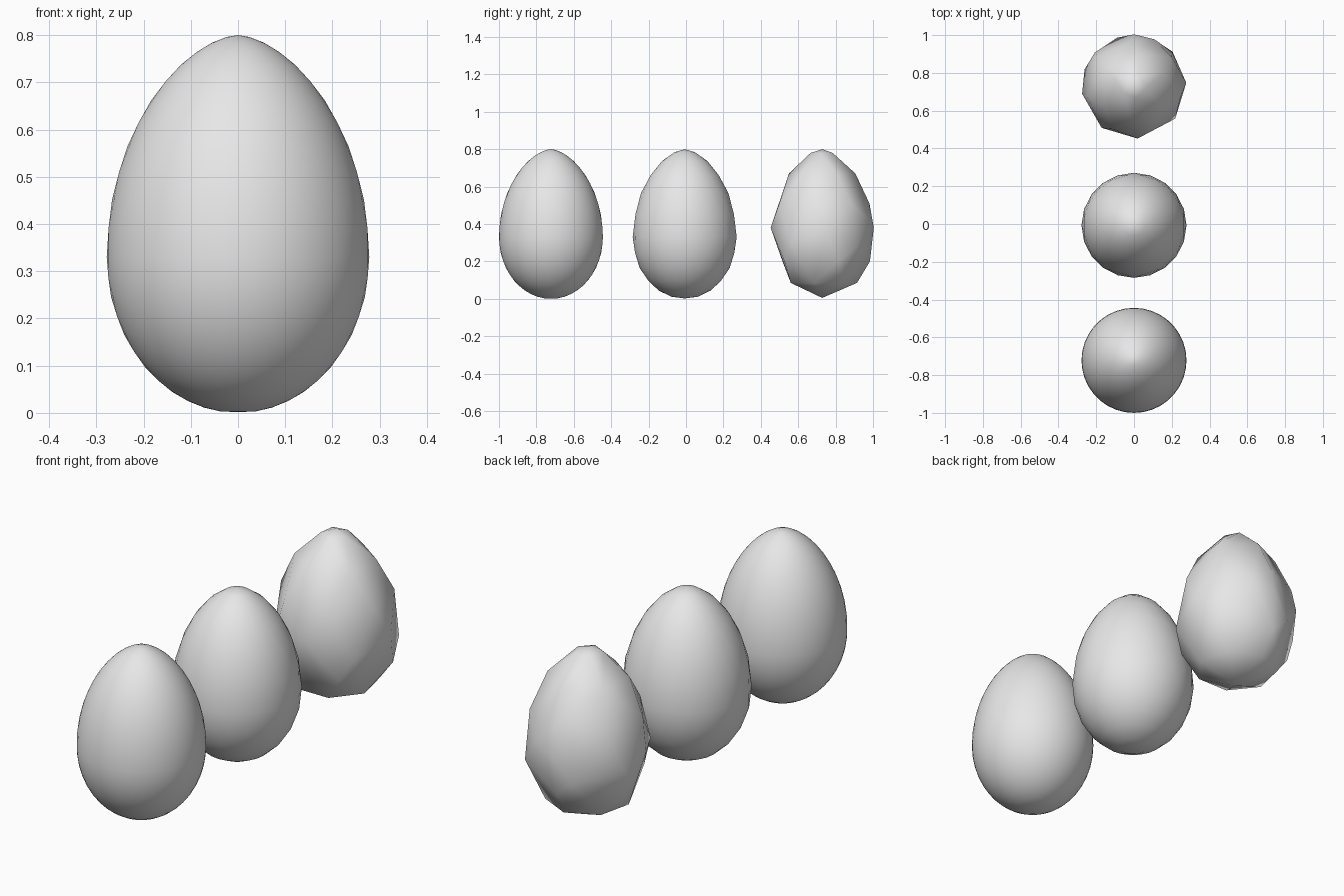
import bpy, bmesh, math

cube = bpy.data.objects.get("Cube")
if cube:
    bpy.data.objects.remove(cube, do_unlink=True)

HEIGHT, BELLY, RADIUS = 0.8, 0.33, 0.278

grey = bpy.data.materials.new("shell_grey")
grey.use_nodes = True
grey.diffuse_color = (0.8, 0.8, 0.8, 1)
grey.node_tree.nodes["Principled BSDF"].inputs["Base Color"].default_value = (0.8, 0.8, 0.8, 1)


def egg_radius(z):
    """Round blunt base, slightly tapered top."""
    if z < BELLY:
        return RADIUS * max(0, 1 - ((z - BELLY) / BELLY) ** 2) ** 0.5
    return RADIUS * max(0, 1 - ((z - BELLY) / (HEIGHT - BELLY)) ** 2) ** 0.6


def egg_point(degrees, z):
    a, r = math.radians(degrees), egg_radius(z)
    return (r * math.cos(a), r * math.sin(a), z)


def egg_object(name, points, y):
    """Wrap a convex shell round points that lie on the egg surface."""
    bm = bmesh.new()
    for p in points:
        bm.verts.new(p)
    bmesh.ops.convex_hull(bm, input=bm.verts[:])
    bmesh.ops.recalc_face_normals(bm, faces=bm.faces[:])
    for f in bm.faces:
        f.smooth = True
    mesh = bpy.data.meshes.new(name)
    bm.to_mesh(mesh)
    bm.free()
    mesh.materials.append(grey)
    ob = bpy.data.objects.new(name, mesh)
    ob.location.y = y
    bpy.context.collection.objects.link(ob)


def ringed_points(sides, rings):
    """Staggered rings between the two poles."""
    points = [(0, 0, 0.002), (0, 0, HEIGHT)]
    for i in range(1, rings):
        t = math.pi * i / rings - math.pi / 2
        z = BELLY + math.sin(t) * (BELLY if t < 0 else HEIGHT - BELLY)
        points += [egg_point(360 * (k + 0.5 * (i % 2)) / sides, z) for k in range(sides)]
    return points


# Fine and medium eggs
egg_object("fine_egg", ringed_points(36, 24), -0.722)
egg_object("medium_egg", ringed_points(20, 12), -0.007)

# Coarse egg: uneven belt, with sparse rings above and below
coarse = [(0, 0, 0.005), (0, 0, HEIGHT)]
belt = [(-86, 0.38), (-38, 0.3), (4, 0.36), (42, 0.28), (67, 0.42), (90, 0.38),
        (109, 0.27), (139, 0.4), (161, 0.3), (188, 0.36), (232, 0.33)]
coarse += [egg_point(a, z) for a, z in belt]
for z, sides, turn in [(0.085, 7, 90), (0.2, 5, 20), (0.51, 7, -65), (0.67, 6, 85), (0.78, 5, -80)]:
    coarse += [egg_point(turn + 360 * k / sides, z) for k in range(sides)]
egg_object("coarse_egg", coarse, 0.728)
